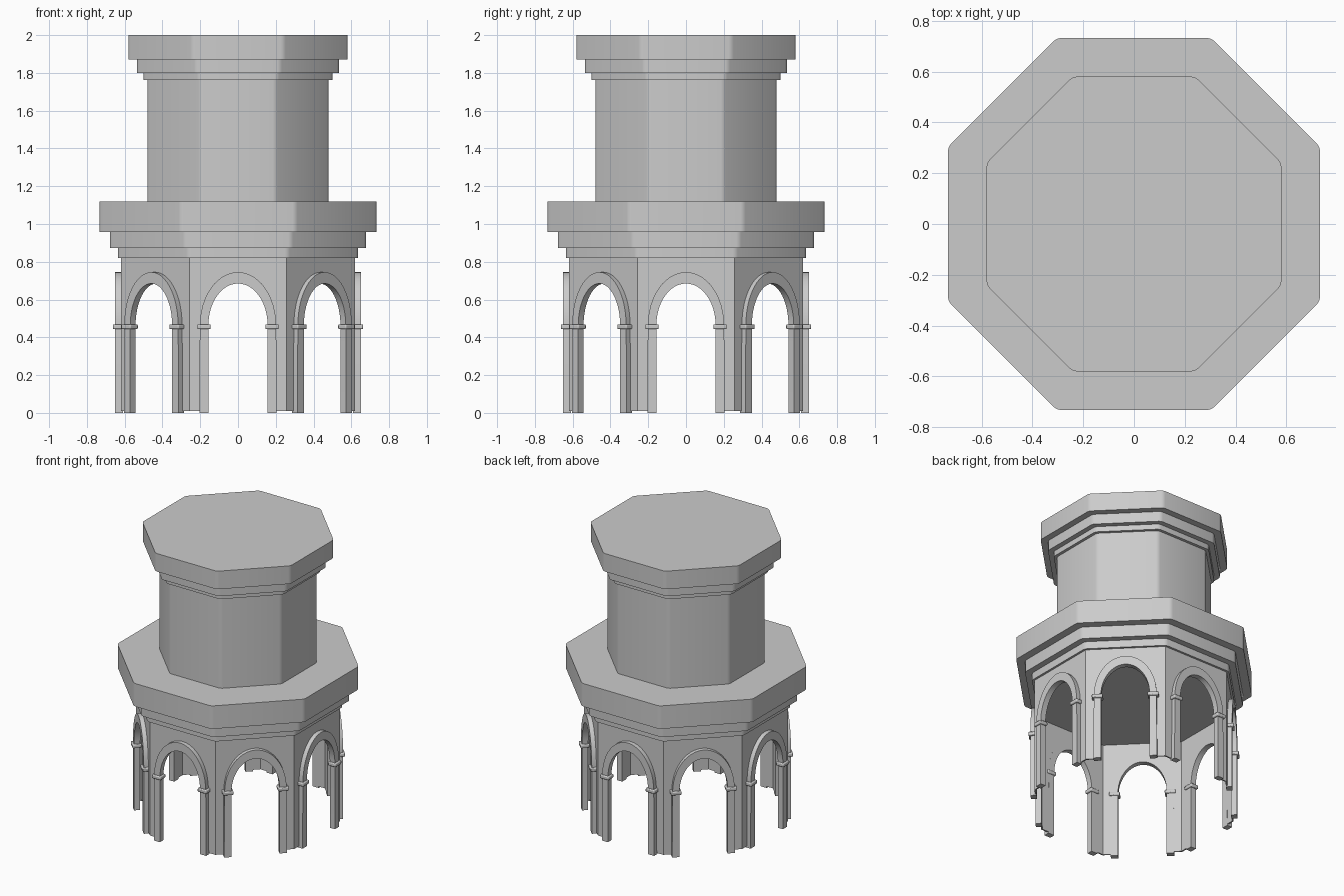
import bpy, bmesh
from math import pi, cos, sin, tan, radians
from mathutils import Matrix, Vector

if "Cube" in bpy.data.objects:
    bpy.data.objects.remove(bpy.data.objects["Cube"])

T8 = tan(pi / 8)
SIDES = [Matrix.Rotation(k * pi / 4, 4, 'Z') for k in range(8)]


def finish(bm, name, bevel=0.0, smooth=None):
    bmesh.ops.recalc_face_normals(bm, faces=bm.faces)
    me = bpy.data.meshes.new(name)
    bm.to_mesh(me)
    bm.free()
    ob = bpy.data.objects.new(name, me)
    bpy.context.collection.objects.link(ob)
    if bevel:
        m = ob.modifiers.new("bevel", 'BEVEL')
        m.width, m.segments = bevel, 2
        m.limit_method = 'ANGLE'
    if smooth:
        bpy.ops.object.select_all(action='DESELECT')
        ob.select_set(True)
        bpy.context.view_layer.objects.active = ob
        bpy.ops.object.shade_smooth_by_angle(angle=radians(smooth))
    return ob


def octagon(name, apothem, z0, z1, corner=0.015):
    """Closed eight-sided slab with softened vertical corners."""
    bm = bmesh.new()
    r = apothem / cos(pi / 8)
    bmesh.ops.create_cone(bm, cap_ends=True, segments=8, radius1=r, radius2=r, depth=z1 - z0,
                          matrix=Matrix.Translation((0, 0, (z0 + z1) / 2)) @ Matrix.Rotation(pi / 8, 4, 'Z'))
    # put flats on the axes whatever the starting angle of the primitive
    if max(v.co.x for v in bm.verts) > apothem + 0.001:
        bmesh.ops.rotate(bm, verts=bm.verts, cent=(0, 0, 0), matrix=Matrix.Rotation(pi / 8, 3, 'Z'))
    vert = [e for e in bm.edges if abs(e.verts[0].co.z - e.verts[1].co.z) > 0.01]
    bmesh.ops.bevel(bm, geom=vert, offset=corner, segments=2, profile=0.5, affect='EDGES')
    return finish(bm, name, smooth=50)


def arch(rx, rz, zs, n=24):
    """Elliptical arch points from right to left."""
    return [(rx * cos(pi * i / n), zs + rz * sin(pi * i / n)) for i in range(n + 1)]


# stepped cornices and drum
for name, a, z0, z1 in [("lower_cornice_bottom", 0.635, 0.82, 0.872),
                        ("lower_cornice_middle", 0.678, 0.872, 0.957),
                        ("lower_cornice_top", 0.733, 0.957, 1.12),
                        ("drum", 0.48, 1.12, 1.765),
                        ("upper_cornice_bottom", 0.5, 1.762, 1.8),
                        ("upper_cornice_middle", 0.535, 1.8, 1.872),
                        ("upper_cornice_top", 0.581, 1.872, 2.0)]:
    octagon(name, a, z0, z1)

# thin arcade wall with eight arched openings
D = 0.62
bm = bmesh.new()
h = D * T8
outline = [(-h, 0.01), (-h, 0.82), (h, 0.82), (h, 0.01), (0.17, 0.01)]
outline += arch(0.17, 0.24, 0.46) + [(-0.17, 0.01)]
for M in SIDES:
    bm.faces.new([bm.verts.new(M @ Vector((t, -D, z))) for t, z in outline])
bmesh.ops.remove_doubles(bm, verts=bm.verts, dist=0.0005)
wall = finish(bm, "arcade_wall")
m = wall.modifiers.new("thickness", 'SOLIDIFY')
m.thickness, m.offset = 0.01, -1

# arch mouldings running down into the pilasters
inner = [(0.157, 0.0)] + arch(0.157, 0.223, 0.462) + [(-0.157, 0.0)]
outer = [(0.205, 0.0)] + arch(0.202, 0.283, 0.462) + [(-0.205, 0.0)]
bm = bmesh.new()
for M in SIDES:
    rings = []
    for (ti, zi), (to, zo) in zip(inner, outer):
        rings.append([bm.verts.new(M @ Vector(p)) for p in
                      ((ti, -0.61, zi), (ti, -0.65, zi), (to, -0.65, zo), (to, -0.61, zo))])
    for a, b in zip(rings, rings[1:]):
        for j in range(4):
            bm.faces.new((a[j], a[(j + 1) % 4], b[(j + 1) % 4], b[j]))
    bm.faces.new(rings[0])
    bm.faces.new(rings[-1])
finish(bm, "arch_mouldings", smooth=35)

# small capitals at the springing line
bm = bmesh.new()
for M in SIDES:
    for s in (-1, 1):
        bmesh.ops.create_cube(bm, size=1, matrix=M @ Matrix.Translation((s * 0.18, -0.632, 0.456))
                              @ Matrix.Diagonal((0.07, 0.06, 0.026, 1)))
finish(bm, "capitals", bevel=0.006, smooth=35)
